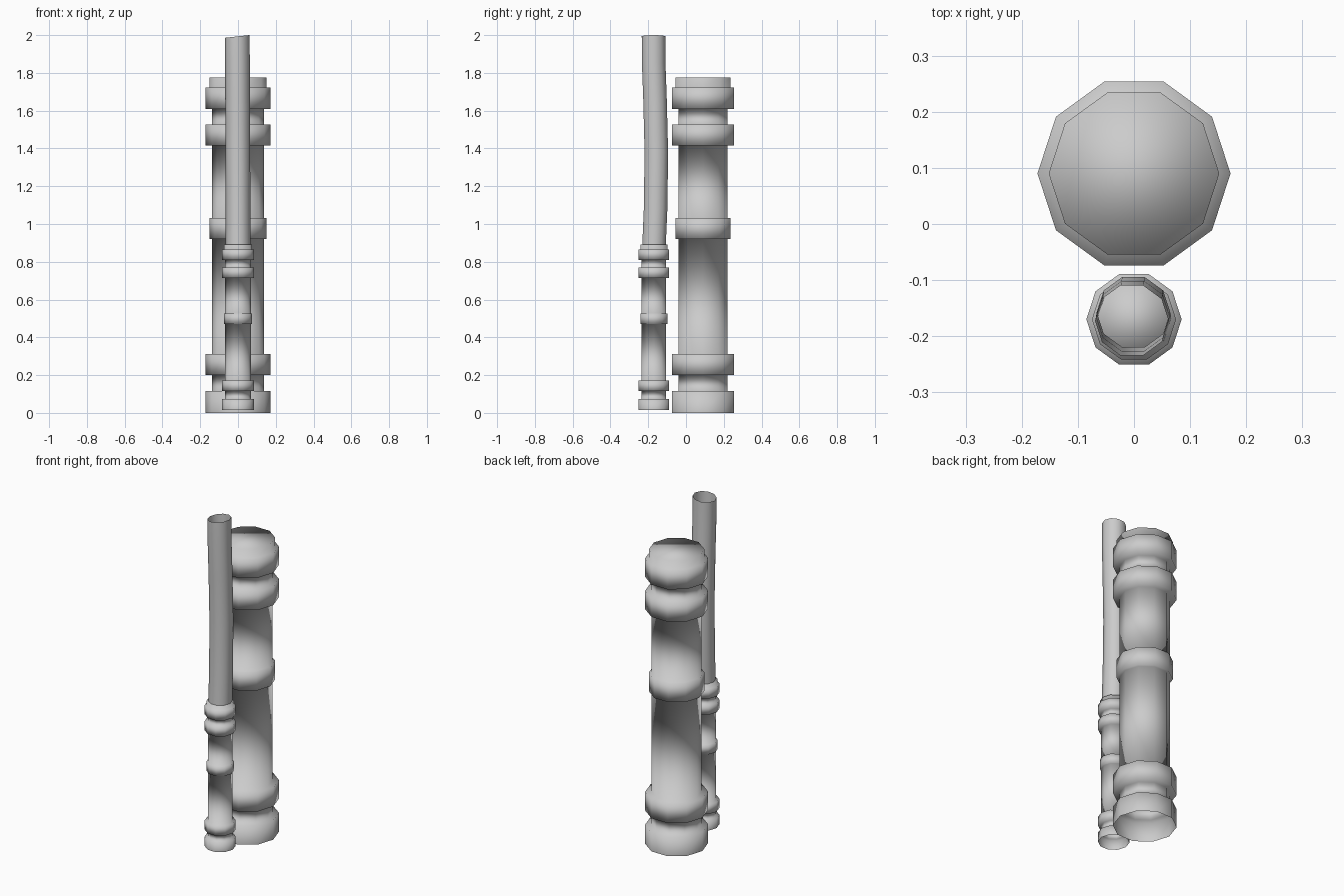
import bpy, bmesh, math

if "Cube" in bpy.data.objects:
    bpy.data.objects.remove(bpy.data.objects["Cube"])

SIDES = 10


def skin(name, rings, cap_end):
    """Join ten-sided rings of points into a smooth tube, open at the bottom."""
    bm = bmesh.new()
    loops = [[bm.verts.new(p) for p in ring] for ring in rings]
    for a, b in zip(loops, loops[1:]):
        for i in range(SIDES):
            j = (i + 1) % SIDES
            bm.faces.new((a[i], a[j], b[j], b[i]))
    if cap_end:
        bm.faces.new(loops[-1])
    for f in bm.faces:
        f.smooth = True
    mesh = bpy.data.meshes.new(name)
    bm.to_mesh(mesh)
    bm.free()
    obj = bpy.data.objects.new(name, mesh)
    bpy.context.collection.objects.link(obj)
    return obj


def ring(x, y, z, r, slope=0.0):
    pts = []
    for i in range(SIDES):
        a = 2 * math.pi * i / SIDES
        dx = r * math.cos(a)
        pts.append((x + dx, y + r * math.sin(a), z + slope * dx))
    return pts


# Stepped profile shared by both pipes: collars along a straight body
BODY, COLLAR, BAND = 0.137, 0.172, 0.152
profile = [(COLLAR, 0.0), (COLLAR, 0.115)]
for r, z0, z1 in ((COLLAR, 0.2, 0.313), (BAND, 0.92, 1.032),
                  (COLLAR, 1.415, 1.526), (COLLAR, 1.61, 1.722)):
    profile += [(BODY, profile[-1][1]), (BODY, z0), (r, z0), (r, z1)]
profile += [(BAND, 1.722), (BAND, 1.775)]


def collared_pipe(name, y, z, s):
    skin(name, [ring(0, y, z + h * s, r * s) for r, h in profile], True)


# Large pipe behind, half-size pipe in front
collared_pipe("large_pipe", 0.09, 0.0, 1.0)
collared_pipe("small_pipe", -0.17, 0.016, 0.4935)

# Gently bent open tube rising out of the small pipe
path = [(0, -0.17, 0.87, 0), (0, -0.161, 1.08, 0), (-0.001, -0.157, 1.38, 0),
        (-0.002, -0.164, 1.66, 0), (-0.003, -0.171, 1.85, 0.05),
        (-0.004, -0.172, 1.993, 0.11)]
skin("bent_tube", [ring(x, y, z, 0.0655, k) for x, y, z, k in path], False)
